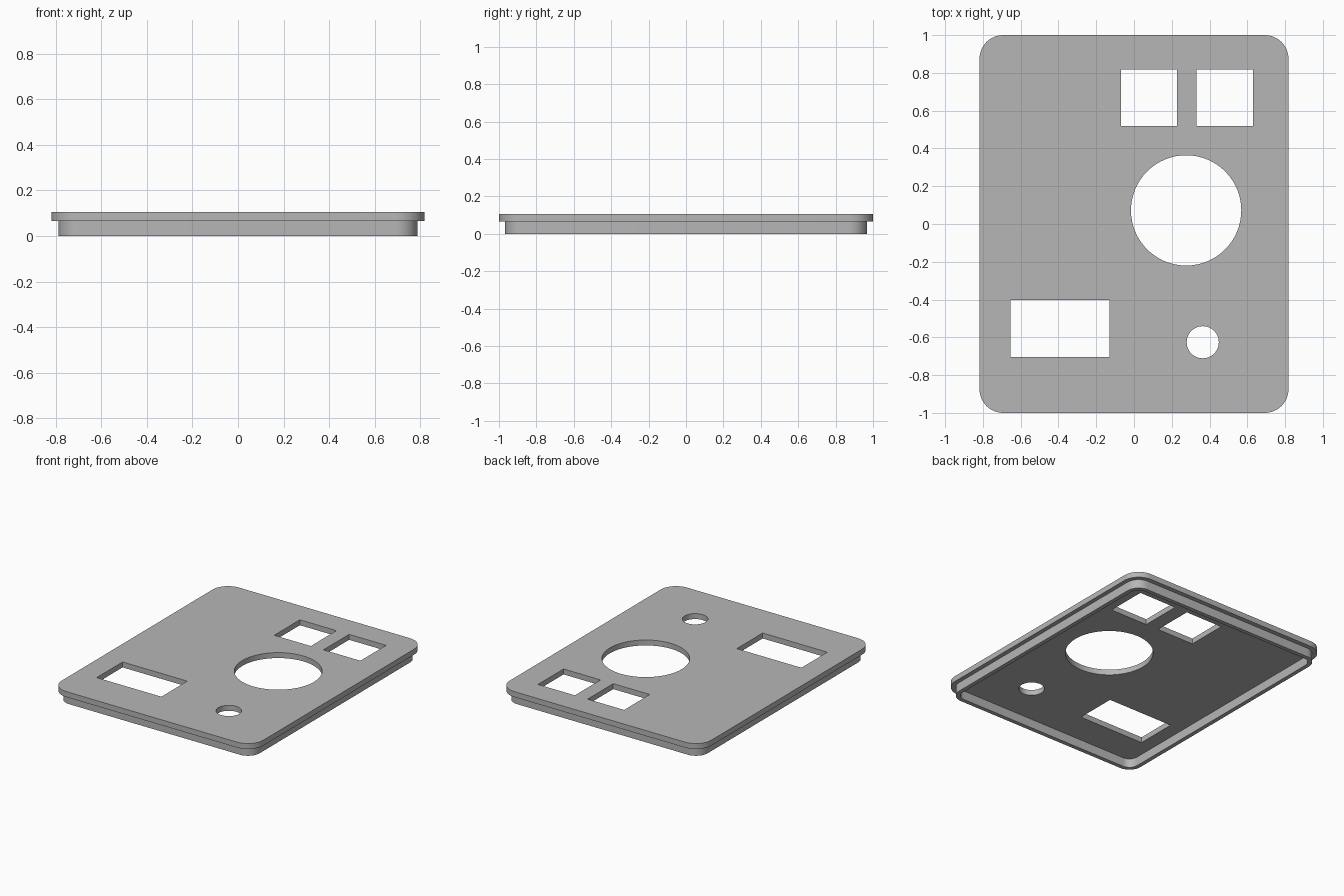
import bpy
import bmesh
import math

cube = bpy.data.objects.get("Cube")
if cube:
    bpy.data.objects.remove(cube, do_unlink=True)

grey = bpy.data.materials.new("plain grey")
grey.use_nodes = True
GREY = (0.47, 0.47, 0.47, 1.0)
grey.diffuse_color = GREY
grey.node_tree.nodes["Principled BSDF"].inputs["Base Color"].default_value = GREY


def circle(cx, cy, r, n=64):
    return [(cx + r * math.cos(2 * math.pi * i / n),
             cy + r * math.sin(2 * math.pi * i / n)) for i in range(n)]


def rectangle(x0, x1, y0, y1):
    return [(x0, y0), (x1, y0), (x1, y1), (x0, y1)]


def rounded_rectangle(hx, hy, r, n=12):
    """Centred outline with a quarter arc at each corner."""
    points = []
    for k, (sx, sy) in enumerate([(1, 1), (-1, 1), (-1, -1), (1, -1)]):
        for i in range(n + 1):
            a = math.pi / 2 * (k + i / n)
            points.append((sx * (hx - r) + r * math.cos(a),
                           sy * (hy - r) + r * math.sin(a)))
    return points


def slab(name, outlines, z0, z1, open_top=False):
    """Fill the first outline, leave the others as holes, and extrude upward."""
    bm = bmesh.new()
    edges = []
    for outline in outlines:
        verts = [bm.verts.new((x, y, z0)) for x, y in outline]
        edges += [bm.edges.new((v, verts[i - 1])) for i, v in enumerate(verts)]
    bmesh.ops.triangle_fill(bm, use_beauty=True, edges=edges, normal=(0, 0, 1))
    extruded = bmesh.ops.extrude_face_region(bm, geom=bm.faces[:],
                                             use_keep_orig=True)["geom"]
    bmesh.ops.translate(bm, vec=(0, 0, z1 - z0),
                        verts=[g for g in extruded if isinstance(g, bmesh.types.BMVert)])
    bmesh.ops.recalc_face_normals(bm, faces=bm.faces[:])
    if open_top:
        top = [f for f in bm.faces if f.normal.z > 0.9]
        bmesh.ops.delete(bm, geom=top, context='FACES')
    mesh = bpy.data.meshes.new(name)
    bm.to_mesh(mesh)
    bm.free()
    mesh.materials.append(grey)
    obj = bpy.data.objects.new(name, mesh)
    bpy.context.collection.objects.link(obj)
    bpy.ops.object.select_all(action='DESELECT')
    obj.select_set(True)
    bpy.context.view_layer.objects.active = obj
    bpy.ops.object.shade_smooth_by_angle(angle=math.radians(30))
    return obj


SEAM, TOP = 0.065, 0.105

# Panel with its five openings
slab("panel", [
    rounded_rectangle(0.818, 1.0, 0.125),
    rectangle(-0.07, 0.227, 0.52, 0.817),
    rectangle(0.33, 0.63, 0.52, 0.817),
    rectangle(-0.655, -0.13, -0.703, -0.403),
    circle(0.276, 0.072, 0.292),
    circle(0.364, -0.626, 0.085, 48),
], SEAM, TOP)

# Thin locating rim below the panel, joined to its underside
slab("rim", [
    rounded_rectangle(0.787, 0.967, 0.095),
    rounded_rectangle(0.757, 0.937, 0.065),
], 0.0, SEAM, open_top=True)
